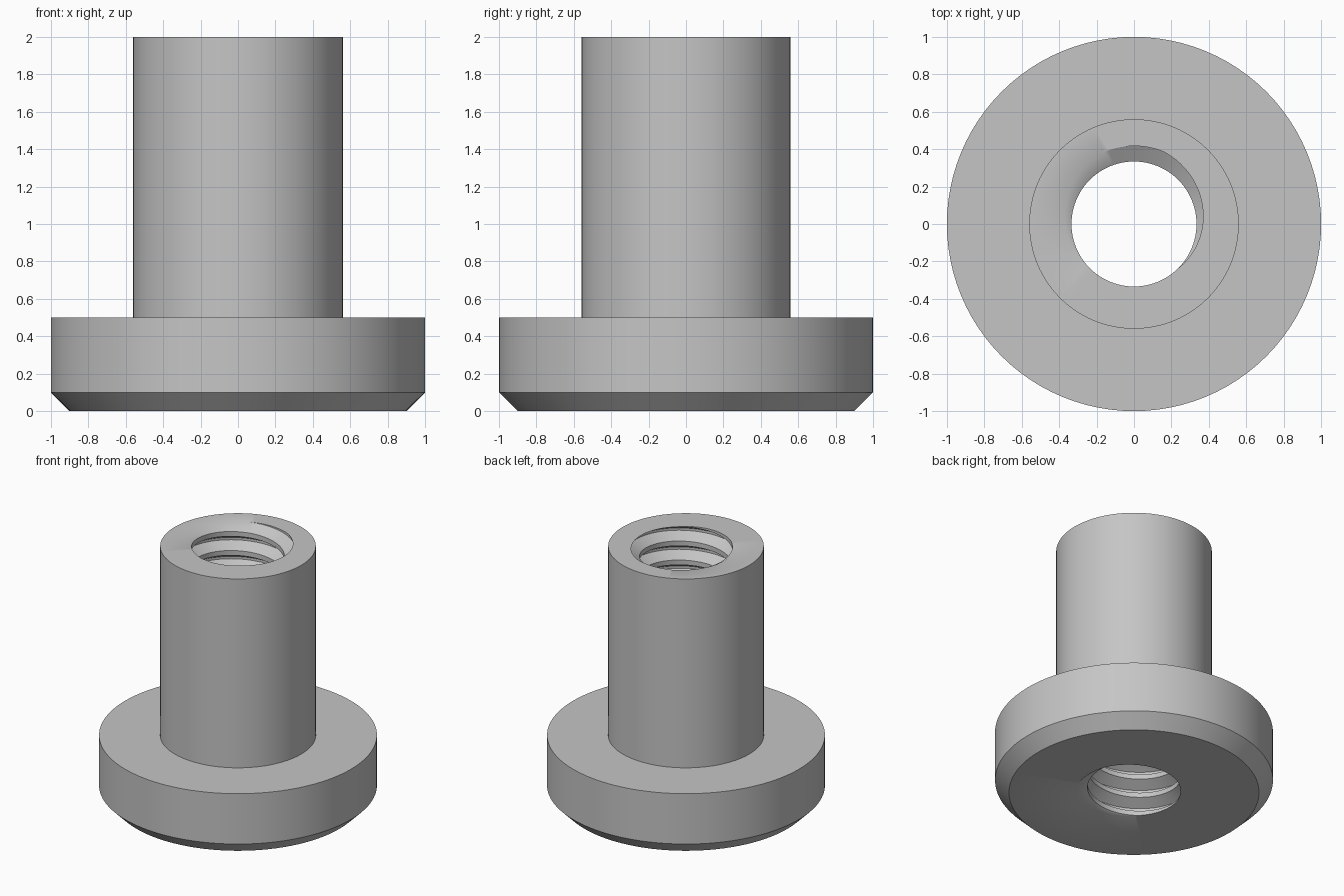
import bpy, bmesh
from math import cos, sin, pi, radians

cube = bpy.data.objects.get("Cube")
if cube:
    bpy.data.objects.remove(cube)

SEGMENTS = 96
HEIGHT = 2.0
PITCH = HEIGHT / 13.25
MINOR, MAJOR = 0.334, 0.417          # thread crest and root radii
ROOT, CREST = 1 / 16, 3 / 8          # groove half widths, in pitches
OUTSIDE = [(0.56, HEIGHT), (0.56, 0.5), (1, 0.5), (1, 0.1), (0.9, 0)]


def thread_radius(turn, z):
    """Bore radius at a turn (0 to 1) and height, for a right-hand thread."""
    f = (z - HEIGHT) / PITCH - turn + 0.25
    f = abs(f - round(f))
    t = min(max((f - ROOT) / (CREST - ROOT), 0), 1)
    return MAJOR + (MINOR - MAJOR) * t


def section(turn):
    """Closed (radius, height) section: threaded bore, then stem and flange."""
    bore = []
    for k in range(-16, 3):
        for edge in (-CREST, -ROOT, ROOT, CREST):
            z = HEIGHT + PITCH * (turn - 0.25 + k + edge)
            z = min(max(z, 0), HEIGHT)
            bore.append((thread_radius(turn, z), z))
    return bore + OUTSIDE


# Flanged stem with a threaded bore, swept section by section
bm = bmesh.new()
columns = []
for i in range(SEGMENTS + 1):
    turn = i / SEGMENTS
    a = 2 * pi * turn
    columns.append([bm.verts.new((r * cos(a), r * sin(a), z))
                    for r, z in section(turn)])
for a, b in zip(columns, columns[1:]):
    for j in range(len(a)):
        bm.faces.new((a[j - 1], b[j - 1], b[j], a[j]))
bmesh.ops.remove_doubles(bm, verts=bm.verts, dist=1e-5)
bmesh.ops.recalc_face_normals(bm, faces=bm.faces)

mesh = bpy.data.meshes.new("threaded_flange_bushing")
bm.to_mesh(mesh)
bm.free()
bushing = bpy.data.objects.new("threaded_flange_bushing", mesh)
bpy.context.collection.objects.link(bushing)

# Plain grey finish
grey = bpy.data.materials.new("light_grey")
grey.use_nodes = True
colour = (0.56, 0.56, 0.56, 1)
grey.diffuse_color = colour
for node in grey.node_tree.nodes:
    if node.type == 'BSDF_PRINCIPLED':
        node.inputs["Base Color"].default_value = colour
mesh.materials.append(grey)

bpy.ops.object.select_all(action='DESELECT')
bushing.select_set(True)
bpy.context.view_layer.objects.active = bushing
bpy.ops.object.shade_smooth_by_angle(angle=radians(30))
